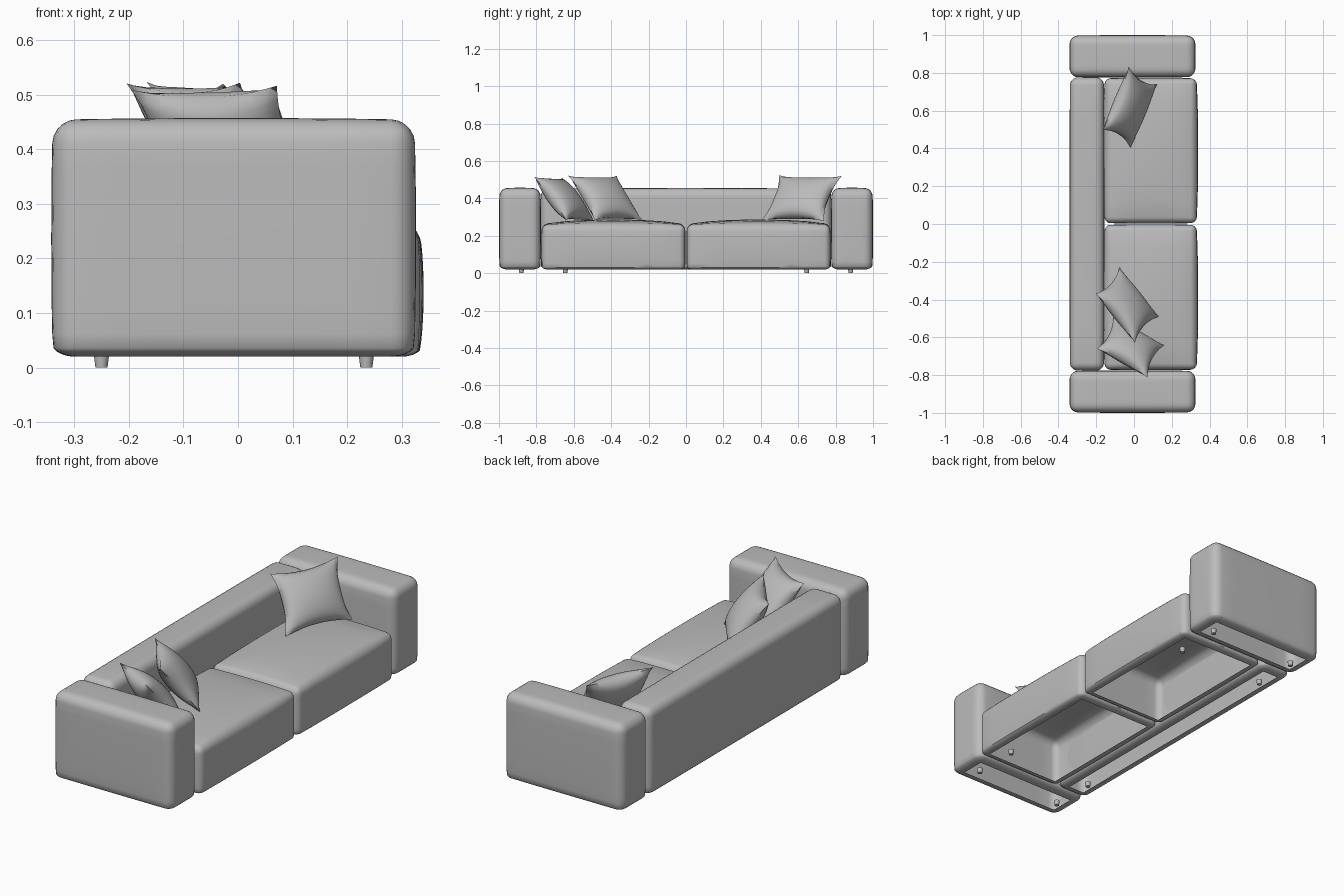
import bpy, bmesh
from mathutils import Vector

cube = bpy.data.objects.get("Cube")
if cube:
    bpy.data.objects.remove(cube, do_unlink=True)

fabric = bpy.data.materials.new("grey fabric")
fabric.use_nodes = True
colour = (0.5, 0.5, 0.5, 1)
fabric.diffuse_color = colour
fabric.node_tree.nodes["Principled BSDF"].inputs["Base Color"].default_value = colour


def finish(name, bm, angle=0.7):
    mesh = bpy.data.meshes.new(name)
    bm.to_mesh(mesh)
    bm.free()
    mesh.materials.append(fabric)
    obj = bpy.data.objects.new(name, mesh)
    bpy.context.collection.objects.link(obj)
    bpy.ops.object.select_all(action='DESELECT')
    obj.select_set(True)
    bpy.context.view_layer.objects.active = obj
    bpy.ops.object.shade_smooth_by_angle(angle=angle)
    return obj


def upholstered_box(name, low, high, radius, bulge):
    """Rounded cover, open underneath, with each side puffed out by bulge."""
    low, high = Vector(low), Vector(high)
    centre, half = (low + high) / 2, (high - low) / 2
    bm = bmesh.new()
    bmesh.ops.create_cube(bm, size=2)
    for v in bm.verts:
        v.co = Vector(c + h * s for c, h, s in zip(centre, half, v.co))
    bmesh.ops.bevel(bm, geom=bm.edges[:], offset=radius, segments=5,
                    profile=0.5, affect='EDGES')
    # open base with a narrow turned-in hem
    base = min(bm.faces, key=lambda f: f.calc_center_median().z)
    bmesh.ops.inset_region(bm, faces=[base], thickness=0.008)
    bmesh.ops.delete(bm, geom=[base], context='FACES')
    # loops that let the large panels curve
    for axis in range(3):
        normal = Vector((0, 0, 0))
        normal[axis] = 1
        for k in range(-3, 4):
            point = centre.copy()
            point[axis] += (half[axis] - radius) * k / 4
            bmesh.ops.bisect_plane(bm, geom=bm.verts[:] + bm.edges[:] + bm.faces[:],
                                   plane_co=point, plane_no=normal)
    for v in bm.verts:
        u = [(p - c) / h for p, c, h in zip(v.co, centre, half)]
        puff = [1 - min(1, s * s) for s in u]
        if v.co.z < low.z + radius:
            v.co.z = low.z + (v.co.z - low.z) * 0.55
        for axis in range(3):
            if axis == 2 and u[2] < 0:
                continue
            a, b = [puff[i] for i in range(3) if i != axis]
            v.co[axis] += bulge[axis] * u[axis] * (a * b) ** 0.6
    return finish(name, bm)


def pillow(name, top_a, top_b, low_b, low_a, steps=20, thickness=0.062):
    """Puffed square cushion with pinched corners, spanning four corner points."""
    corners = [Vector(c) for c in (top_a, top_b, low_b, low_a)]
    centre = sum(corners, Vector()) / 4
    across = (corners[1] + corners[2] - corners[0] - corners[3]) / 4
    up = (corners[0] + corners[1] - corners[2] - corners[3]) / 4
    normal = across.cross(up).normalized()
    bm = bmesh.new()
    for side in (1, -1):
        grid = bmesh.ops.create_grid(bm, x_segments=steps, y_segments=steps, size=1)
        for v in grid["verts"]:
            u, w = v.co.x, v.co.y
            swell = max(0, (1 - u * u) * (1 - w * w)) ** 0.55
            v.co = (centre + across * u * (1 - 0.15 * (1 - w * w) * u * u)
                    + up * w * (1 - 0.15 * (1 - u * u) * w * w)
                    + normal * side * thickness * swell)
    bmesh.ops.remove_doubles(bm, verts=bm.verts[:], dist=0.0005)
    bmesh.ops.recalc_face_normals(bm, faces=bm.faces[:])
    return finish(name, bm, 1.0)


def foot(name, x, y):
    bm = bmesh.new()
    bmesh.ops.create_cone(bm, cap_ends=True, segments=20, radius1=0.011,
                          radius2=0.014, depth=0.024)
    bmesh.ops.translate(bm, verts=bm.verts[:], vec=(x, y, 0.012))
    return finish(name, bm)


# Arms, seats and feet on both sides
for side, s in (("left", 1), ("right", -1)):
    def span(a, b):
        return sorted((a * s, b * s))
    y0, y1 = span(0.779, 0.996)
    upholstered_box(side + "_arm", (-0.338, y0, 0.02), (0.322, y1, 0.453),
                    0.042, (0.004, 0.004, 0.004))
    y0, y1 = span(0.006, 0.77)
    upholstered_box(side + "_seat", (-0.153, y0, 0.02), (0.329, y1, 0.257),
                    0.03, (0.011, 0.004, 0.03))
    for part, x, y in (("arm_front", 0.235, 0.88), ("arm_rear", -0.25, 0.88),
                       ("seat", 0.235, 0.645), ("backrest", -0.25, 0.645)):
        foot(f"{side}_{part}_foot", x, y * s)

# Backrest
upholstered_box("backrest", (-0.338, -0.775, 0.02), (-0.16, 0.775, 0.451),
                0.04, (0.004, 0.002, 0.004))

# Loose cushions leaning on the seats
pillow("left_pillow", (-0.165, 0.5, 0.525), (-0.03, 0.83, 0.518),
       (0.125, 0.74, 0.28), (-0.02, 0.4, 0.28))
pillow("right_inner_pillow", (0.005, -0.63, 0.525), (-0.205, -0.37, 0.517),
       (-0.075, -0.23, 0.285), (0.13, -0.49, 0.28))
pillow("right_outer_pillow", (0.075, -0.815, 0.52), (-0.2, -0.66, 0.505),
       (-0.105, -0.49, 0.28), (0.155, -0.64, 0.28))
